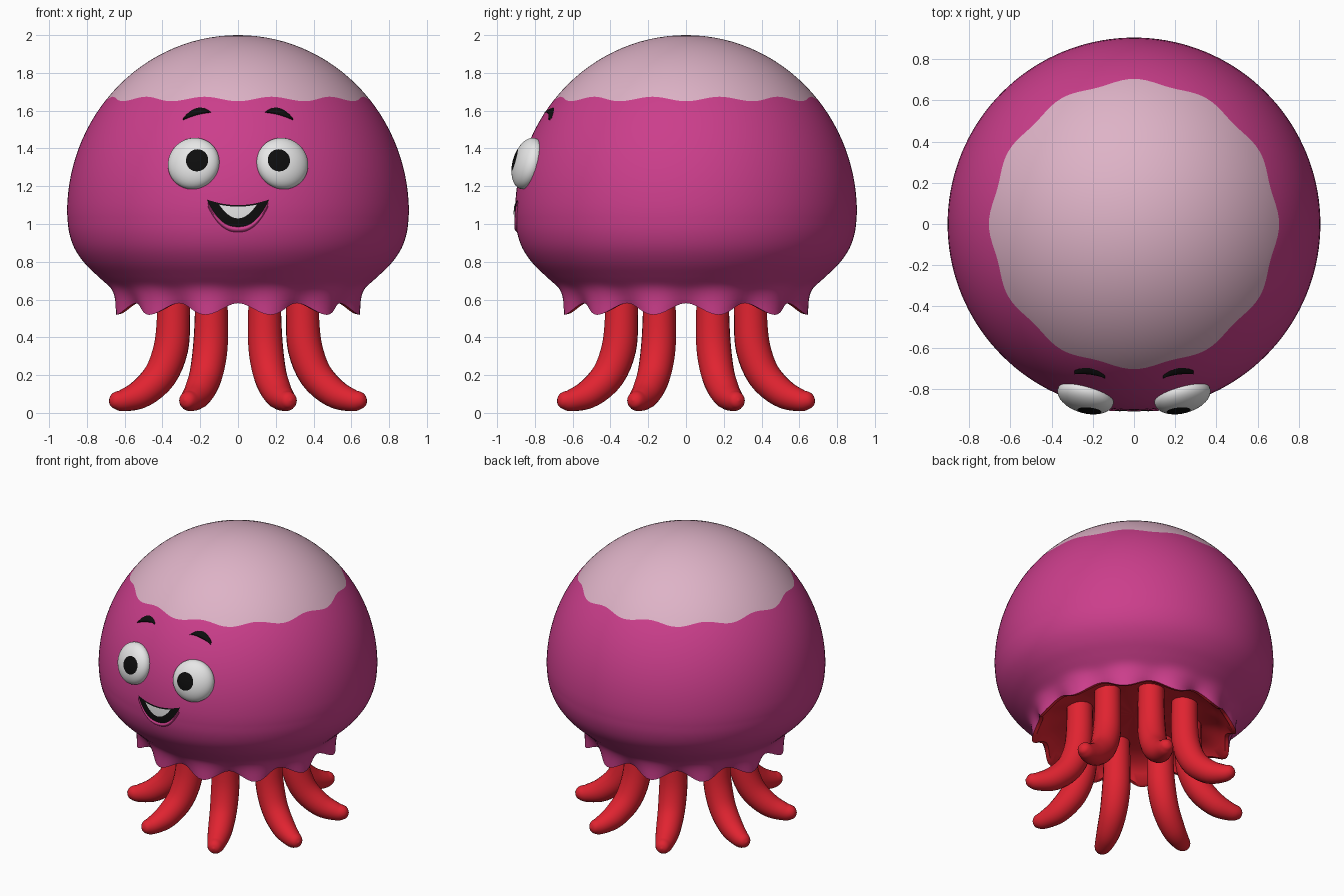
import bpy, bmesh, math
from mathutils import Vector, Matrix

cube = bpy.data.objects.get("Cube")
if cube:
    bpy.data.objects.remove(cube, do_unlink=True)


def material(name, r, g, b):
    m = bpy.data.materials.new(name)
    m.use_nodes = True
    m.diffuse_color = (r, g, b, 1)
    bsdf = m.node_tree.nodes["Principled BSDF"]
    bsdf.inputs["Base Color"].default_value = (r, g, b, 1)
    bsdf.inputs["Roughness"].default_value = 0.6
    return m


PINK = material("magenta", 0.60, 0.048, 0.26)
PALE = material("pale_pink", 0.73, 0.45, 0.57)
RED = material("red", 0.75, 0.017, 0.03)
WHITE = material("white", 0.8, 0.8, 0.8)
BLACK = material("black", 0.004, 0.004, 0.004)

LOBES = 12
RADIUS, WAIST, HEIGHT = 0.905, 1.06, 0.94


def finish(name, bm, mats):
    bmesh.ops.remove_doubles(bm, verts=bm.verts[:], dist=1e-5)
    mesh = bpy.data.meshes.new(name)
    bm.to_mesh(mesh)
    bm.free()
    for m in mats:
        mesh.materials.append(m)
    obj = bpy.data.objects.new(name, mesh)
    bpy.context.collection.objects.link(obj)
    bpy.ops.object.select_all(action='DESELECT')
    obj.select_set(True)
    bpy.context.view_layer.objects.active = obj
    bpy.ops.object.shade_smooth_by_angle(angle=math.radians(45))
    return obj


def catmull(points, steps):
    """Smooth path of tuples passing through all points."""
    pts = [Vector(p) for p in points]
    pts = [2 * pts[0] - pts[1]] + pts + [2 * pts[-1] - pts[-2]]
    out = []
    for a, b, c, d in zip(pts, pts[1:], pts[2:], pts[3:]):
        for s in range(steps):
            t = s / steps
            out.append(0.5 * (2 * b + (c - a) * t + (2 * a - 5 * b + 4 * c - d) * t * t
                              + (3 * b - a - 3 * c + d) * t ** 3))
    return out + [pts[-2]]


def skin(bm, rings, closed=True):
    """Bridge rows of points with quads; returns the faces of each row."""
    rows = [[bm.verts.new(p) for p in ring] for ring in rings]
    bands = []
    for a, b in zip(rows, rows[1:]):
        n = len(a)
        bands.append([bm.faces.new((a[i], b[i], b[(i + 1) % n], a[(i + 1) % n]))
                      for i in range(n if closed else n - 1)])
    return bands


def body_radius(z):
    if z >= WAIST:
        return RADIUS * math.sqrt(max(0, 1 - ((z - WAIST) / HEIGHT) ** 2))
    return RADIUS - (WAIST - z) ** 2


# Bell: pale cap, magenta dome with a scalloped skirt, red lining
CAP_STEPS, DOME_STEPS, SEGMENTS = 16, 13, 144
cap_z = 1.662
cap_angle = math.asin((cap_z - WAIST) / HEIGHT)
angles = [math.pi / 2 + (cap_angle - math.pi / 2) * i / CAP_STEPS for i in range(CAP_STEPS)]
angles += [cap_angle * (1 - i / DOME_STEPS) for i in range(DOME_STEPS)]
profile = [(RADIUS * math.cos(t), WAIST + HEIGHT * math.sin(t)) for t in angles]
profile += [tuple(p) for p in catmull(
    [(0.905, 1.06), (0.895, 0.96), (0.865, 0.87), (0.81, 0.79), (0.74, 0.722),
     (0.685, 0.67), (0.66, 0.62), (0.645, 0.55)], 4)]
rim = len(profile) - 1
profile += [(0.62, 0.555), (0.59, 0.6), (0.53, 0.64), (0.42, 0.665), (0.2, 0.68), (0, 0.68)]

rings = []
for k, (r, z) in enumerate(profile):
    ripple = max(0, min(1, (0.69 - z) / 0.14)) ** 1.5
    ring = []
    for i in range(SEGMENTS):
        a = 2 * math.pi * i / SEGMENTS
        wave = math.cos(LOBES * a)
        if k == CAP_STEPS:
            zz = z - 0.012 * wave
            rr = body_radius(zz)
        else:
            zz = z + 0.031 * ripple * wave
            rr = r - 0.02 * ripple * wave
        ring.append((rr * math.cos(a), rr * math.sin(a), zz))
    rings.append(ring)
bm = bmesh.new()
for k, band in enumerate(skin(bm, rings)):
    for f in band:
        f.material_index = 0 if k < CAP_STEPS else 1 if k < rim else 2
finish("bell", bm, [PALE, PINK, RED])

# Eight tentacles curling outward: (distance from axis, height, thickness)
tentacle = catmull([(0.37, 0.69, 0.085), (0.37, 0.5, 0.088), (0.385, 0.34, 0.092),
                    (0.445, 0.2, 0.088), (0.55, 0.105, 0.078), (0.65, 0.068, 0.06),
                    (0.70, 0.066, 0.047), (0.725, 0.067, 0.03), (0.737, 0.068, 0)], 4)
for n in range(8):
    turn = Matrix.Rotation(math.radians(22.5 + 45 * n), 3, 'Z')
    rings = []
    for k, p in enumerate(tentacle):
        q, o = tentacle[min(k + 1, len(tentacle) - 1)], tentacle[max(k - 1, 0)]
        along = Vector((q.x - o.x, 0, q.y - o.y)).normalized()
        side = Vector((0, 1, 0))
        up = along.cross(side)
        center = Vector((p.x, 0, p.y))
        rad = max(0, p.z)
        rings.append([turn @ (center + rad * (math.cos(a) * side + math.sin(a) * up))
                      for a in (2 * math.pi * i / 20 for i in range(20))])
    bm = bmesh.new()
    skin(bm, rings)
    bmesh.ops.recalc_face_normals(bm, faces=bm.faces[:])
    finish(f"tentacle_{n + 1}", bm, [RED])


# Thin face plates that follow the bell
def plate(name, x0, x1, top, bottom, mat, base, bulge=0.0, nx=28, nz=8):
    rows = []
    for j in range(nz + 1):
        v = 1 - j / nz
        off = base + bulge * 4 * v * (1 - v)
        row = []
        for i in range(nx + 1):
            x = x0 + (x1 - x0) * i / nx
            z = bottom(abs(x)) + (top(abs(x)) - bottom(abs(x))) * v
            row.append((x, -math.sqrt((body_radius(z) + off) ** 2 - x * x), z))
        rows.append(row)
    bm = bmesh.new()
    skin(bm, rows, closed=False)
    finish(name, bm, [mat])


def mouth_top(x):
    return 1.10 + 0.03 * (x / 0.165) ** 2


def mouth_bottom(x):
    return 0.985 + 0.145 * (x / 0.165) ** 2.4


plate("mouth", -0.165, 0.165, mouth_top, mouth_bottom, BLACK, 0.004)
plate("teeth", -0.1, 0.1, lambda x: mouth_top(x) - 0.008,
      lambda x: 1.03 + 0.073 * (x / 0.1) ** 2, WHITE, 0.007)
plate("lower_lip", -0.16, 0.16, mouth_bottom, lambda x: mouth_bottom(x) - 0.028,
      PINK, 0.0, 0.01)


def brow(rise, drop):
    def edge(x):
        s = (x - 0.14) / 0.15
        return 1.59 - drop * s + rise * s * (1 - s)
    return edge


for side, name in ((1, "left"), (-1, "right")):
    x0, x1 = sorted((side * 0.14, side * 0.29))
    plate(name + "_eyebrow", x0, x1, brow(0.16, 0.03), brow(0.03, 0.04), BLACK, 0.002, 0.014)

    # Flattened eyeball lying on the bell, its pole turned to the pupil
    x, z = side * 0.235, 1.32
    y = -math.sqrt(body_radius(z) ** 2 - x * x)
    out = Vector((x / RADIUS ** 2, y / RADIUS ** 2, (z - WAIST) / HEIGHT ** 2)).normalized()
    right = Vector((0, 0, 1)).cross(out).normalized()
    frame = Matrix((right, out.cross(right), out)).transposed().to_4x4()
    gaze = Vector((-0.29 * side, 0, 0.957))
    bm = bmesh.new()
    bmesh.ops.create_uvsphere(bm, u_segments=40, v_segments=21, radius=1)
    for f in bm.faces:
        f.material_index = int(f.calc_center_median().z > math.cos(math.pi * 3 / 21))
    bm.transform(Matrix.Translation((x, y, z)) @ frame
                 @ Matrix.Diagonal((0.14, 0.14, 0.075, 1))
                 @ gaze.to_track_quat('Z', 'Y').to_matrix().to_4x4())
    finish(name + "_eye", bm, [WHITE, BLACK])
